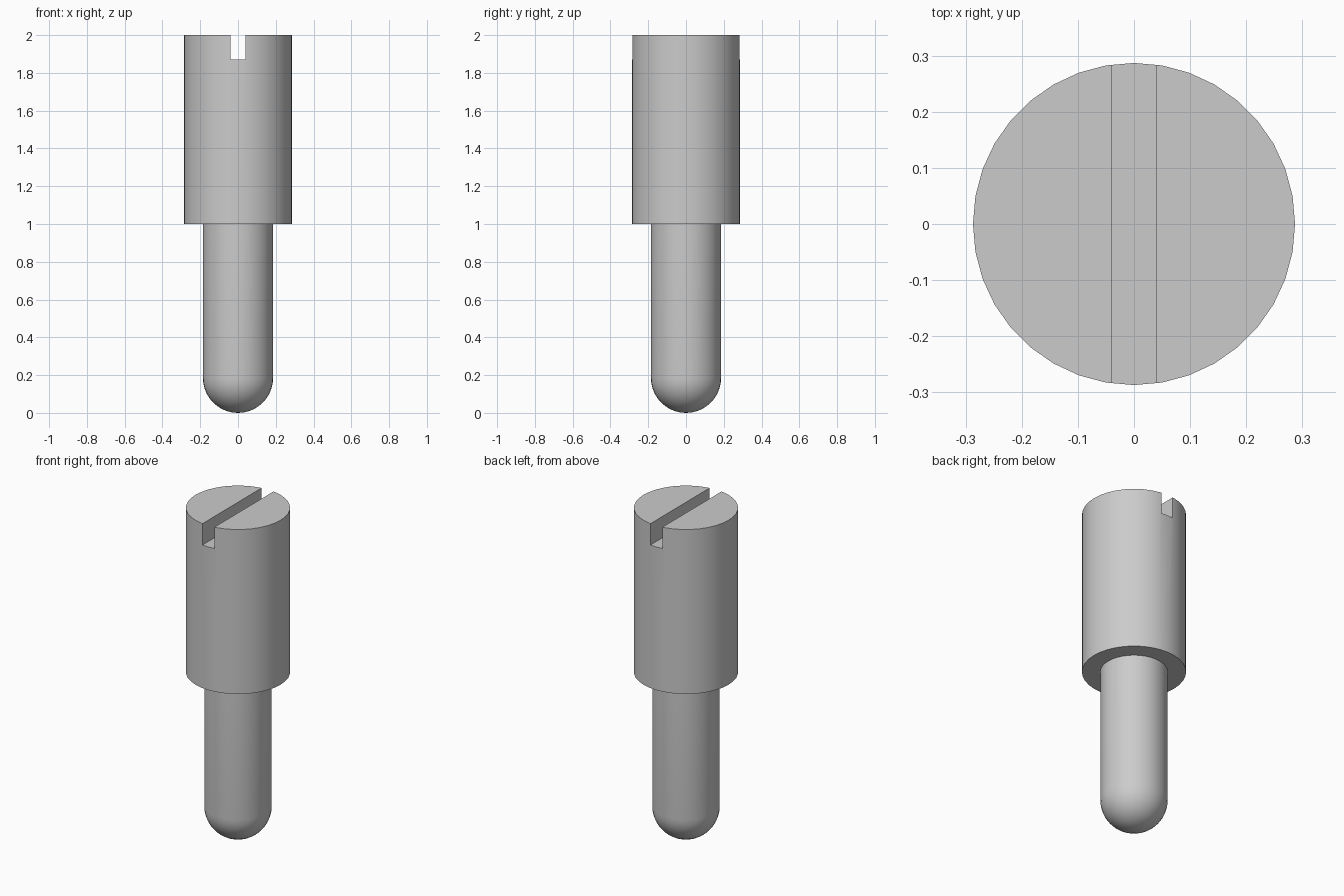
import bpy, bmesh
from math import radians, sin, cos, pi

HEAD_R, SHANK_R = 0.287, 0.186
SHOULDER_Z, TOP_Z = 1.0, 2.0
SLOT_W, SLOT_Z = 0.08, 1.87
SIDES = 36

cube = bpy.data.objects.get("Cube")
if cube:
    bpy.data.objects.remove(cube, do_unlink=True)


def make_material(name, colour):
    mat = bpy.data.materials.new(name)
    mat.use_nodes = True
    mat.diffuse_color = colour
    mat.node_tree.nodes["Principled BSDF"].inputs["Base Color"].default_value = colour
    return mat


def lathe(name, profile):
    """Revolve an (r, z) profile around the z axis."""
    bm = bmesh.new()
    verts = [bm.verts.new((r, 0, z)) for r, z in profile]
    edges = [bm.edges.new(pair) for pair in zip(verts, verts[1:])]
    bmesh.ops.spin(bm, geom=verts + edges, cent=(0, 0, 0), axis=(0, 0, 1),
                   angle=2 * pi, steps=SIDES, use_duplicate=False)
    bmesh.ops.remove_doubles(bm, verts=bm.verts[:], dist=1e-5)
    bmesh.ops.recalc_face_normals(bm, faces=bm.faces[:])
    mesh = bpy.data.meshes.new(name)
    bm.to_mesh(mesh)
    bm.free()
    obj = bpy.data.objects.new(name, mesh)
    bpy.context.collection.objects.link(obj)
    return obj


# Turned body: round tip, narrow shank, square shoulder and wide head
steps = 10
tip = [(SHANK_R * sin(a), SHANK_R * (1 - cos(a)))
       for a in (i * pi / 2 / steps for i in range(steps + 1))]
body = lathe("slotted_pin", tip + [(SHANK_R, SHOULDER_Z), (HEAD_R, SHOULDER_Z),
                                   (HEAD_R, TOP_Z), (0, TOP_Z)])
body.data.materials.append(make_material("grey metal", (0.6, 0.6, 0.6, 1)))

# Screwdriver slot, running front to back across the head
bpy.ops.mesh.primitive_cube_add(size=1, location=(0, 0, SLOT_Z + 0.5))
cutter = bpy.context.object
cutter.name = "slot_cutter"
cutter.scale = (SLOT_W, 1, 1)
cutter.hide_render = True
cut = body.modifiers.new("slot", "BOOLEAN")
cut.operation, cut.solver, cut.object = "DIFFERENCE", "EXACT", cutter

bpy.ops.object.select_all(action="DESELECT")
body.select_set(True)
bpy.context.view_layer.objects.active = body
bpy.context.view_layer.update()
bpy.ops.object.modifier_apply(modifier=cut.name)
bpy.data.objects.remove(cutter, do_unlink=True)

# Smooth round surfaces with crisp shoulder, rim and slot edges
bpy.ops.object.shade_smooth_by_angle(angle=radians(30))
